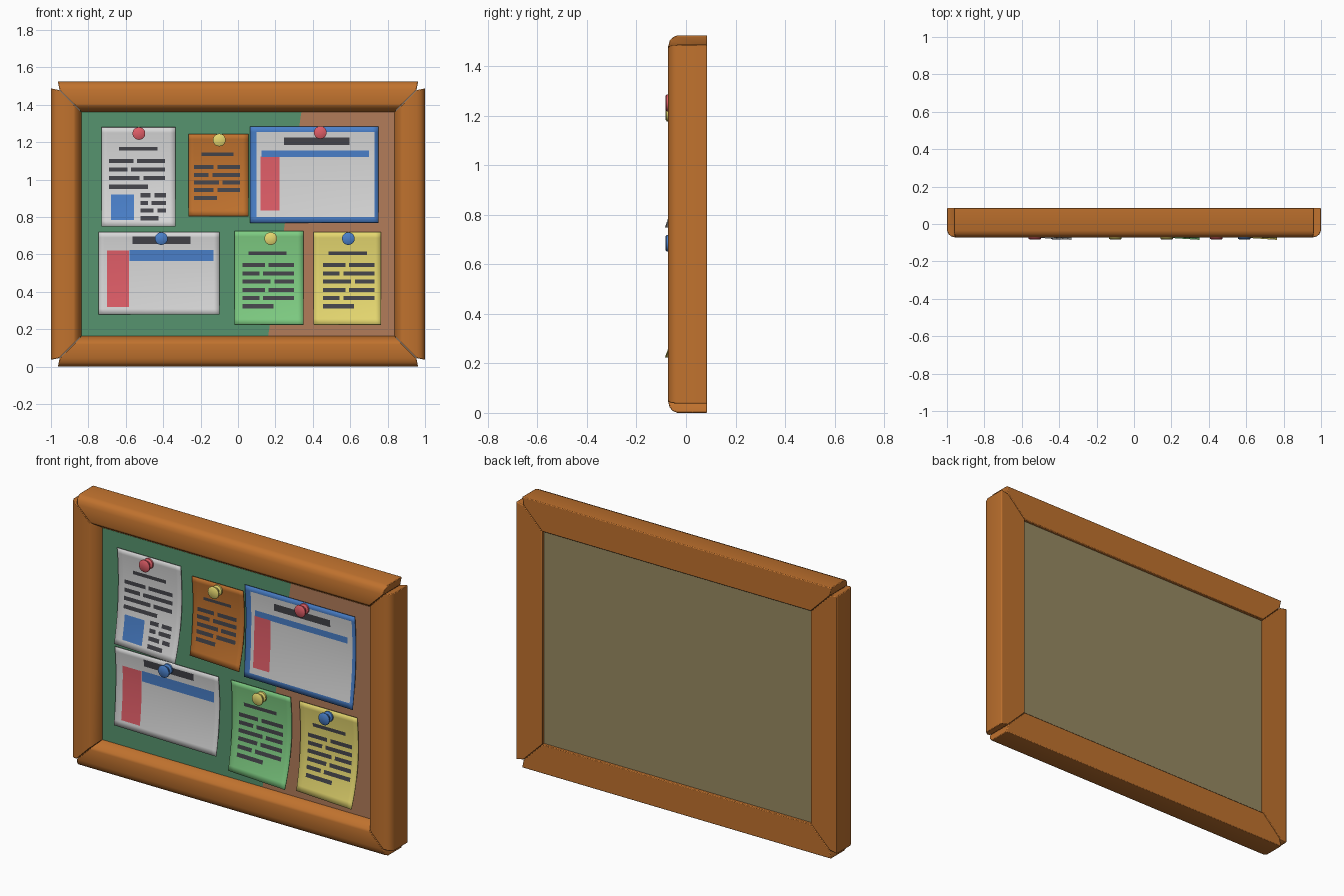
import bpy, bmesh, math

if "Cube" in bpy.data.objects:
    bpy.data.objects.remove(bpy.data.objects["Cube"])

W, H = 1.0, 1.525          # half width, full height
BACK, FRONT = 0.085, -0.072


def material(name, r, g, b):
    m = bpy.data.materials.new(name)
    m.diffuse_color = [((c / 255 + 0.055) / 1.055) ** 2.4 for c in (r, g, b)] + [1]
    m.use_nodes = True
    m.node_tree.nodes["Principled BSDF"].inputs["Base Color"].default_value = m.diffuse_color
    return m


wood = material("orange_wood", 192, 114, 46)
green = material("board_green", 86, 148, 110)
brown = material("board_brown", 178, 124, 90)
olive = material("back_olive", 152, 138, 98)
white = material("paper_white", 216, 216, 216)
blue = material("blue", 74, 128, 202)
red = material("red", 224, 94, 104)
mint = material("paper_green", 126, 204, 130)
yellow = material("yellow", 230, 216, 112)
dark = material("ink_dark", 68, 68, 74)


def add(name, bm, mats, smooth=None, recalc=True):
    if recalc:
        bmesh.ops.recalc_face_normals(bm, faces=bm.faces)
    me = bpy.data.meshes.new(name)
    bm.to_mesh(me)
    bm.free()
    for m in mats:
        me.materials.append(m)
    ob = bpy.data.objects.new(name, me)
    bpy.context.collection.objects.link(ob)
    if smooth:
        bpy.ops.object.select_all(action='DESELECT')
        ob.select_set(True)
        bpy.context.view_layer.objects.active = ob
        bpy.ops.object.shade_smooth_by_angle(angle=math.radians(smooth))
    return ob


# frame rails: (depth from the outer edge, y) profile, mitred at both ends
PROFILE = [(0, BACK), (0, -.035), (.008, -.054), (.022, -.066), (.045, FRONT),
           (.12, FRONT), (.132, -.066), (.163, -.02), (.163, BACK), (.045, BACK)]


def rail(name, half, place):
    bm = bmesh.new()
    ends = []
    for s in (-1, 1):
        ends.append([bm.verts.new(place(s * (half - max(d, .036 + .2 * d) - .001), d, y))
                     for d, y in PROFILE])
    n = len(PROFILE)
    for i in range(n):
        j = (i + 1) % n
        bm.faces.new((ends[0][i], ends[0][j], ends[1][j], ends[1][i]))
    for e in ends:                       # blunt outer end, then the mitre
        bm.faces.new(e[:5] + e[9:])
        bm.faces.new(e[4:])
    ob = add(name, bm, [wood], 35)
    bev = ob.modifiers.new("soft_edges", 'BEVEL')
    bev.width, bev.segments, bev.limit_method = .004, 2, 'ANGLE'
    bev.angle_limit = math.radians(50)


rail("frame_top", W, lambda s, d, y: (s, y, H - d))
rail("frame_bottom", W, lambda s, d, y: (s, y, d))
rail("frame_left", H / 2, lambda s, d, y: (d - W, y, H / 2 + s))
rail("frame_right", H / 2, lambda s, d, y: (W - d, y, H / 2 + s))


# board: two front plates meeting on a slanted line, plus the backing
def slab(name, outline, y0, y1, mat):
    bm = bmesh.new()
    f = bm.faces.new([bm.verts.new((x, y0, z)) for x, z in outline])
    ext = bmesh.ops.extrude_face_region(bm, geom=[f])
    for v in ext["geom"]:
        if isinstance(v, bmesh.types.BMVert):
            v.co.y = y1
    add(name, bm, [mat])


X, Z0, Z1 = .845, .155, H - .155
slab("board_green_part", [(-X, Z0), (.16, Z0), (.34, Z1), (-X, Z1)], -.012, -.006, green)
slab("board_brown_part", [(.16, Z0), (X, Z0), (X, Z1), (.34, Z1)], -.012, -.006, brown)
slab("back_panel", [(-X, Z0), (X, Z0), (X, Z1), (-X, Z1)], -.006, .068, olive)


# papers: sheets that touch the board in the middle and curl out at the bottom
def sheet(bm, rect, depth, lift=0.0, mat=0):
    x0, x1, z0, z1 = rect
    nx = max(1, round((x1 - x0) / .03))
    nz = max(1, round((z1 - z0) / .03))
    grid = []
    for j in range(nz + 1):
        z = z1 + (z0 - z1) * j / nz
        row = []
        for i in range(nx + 1):
            x = x0 + (x1 - x0) * i / nx
            row.append(bm.verts.new((x, depth(x, z) - lift, z)))
        grid.append(row)
    for j in range(nz):
        for i in range(nx):
            f = bm.faces.new((grid[j][i], grid[j + 1][i], grid[j + 1][i + 1], grid[j][i + 1]))
            f.material_index = mat


def pin(name, x, z, mat):
    bm = bmesh.new()
    prof = [(0, -.082), (.029, -.082), (.034, -.078), (.034, -.072), (.021, -.066),
            (.018, -.05), (.029, -.044), (.029, -.035), (0, -.022)]
    vs = [bm.verts.new((x + r, y, z)) for r, y in prof]
    es = [bm.edges.new(p) for p in zip(vs, vs[1:])]
    bmesh.ops.spin(bm, geom=vs + es, cent=(x, 0, z), axis=(0, 1, 0),
                   angle=2 * math.pi, steps=20)
    bmesh.ops.remove_doubles(bm, verts=bm.verts, dist=1e-4)
    add(name, bm, [mat], 40)


PRINT = [dark, blue, red, white]
D, B, R, P = range(4)


def paper(name, rect, mat, curl, pin_at, pin_mat, prints):
    x0, x1, z0, z1 = rect

    def depth(x, z):
        u, v = (x - x0) / (x1 - x0), (z1 - z) / (z1 - z0)
        low = max(0, (v - .35) / .65) ** 2
        top = max(0, (.35 - v) / .35) ** 2
        return -.023 - curl * low * (.6 + .4 * u) - .01 * top

    bm = bmesh.new()
    sheet(bm, rect, depth)
    ob = add(name, bm, [mat], 60, recalc=False)
    sol = ob.modifiers.new("thickness", 'SOLIDIFY')
    sol.thickness, sol.offset = .004, -1
    bm = bmesh.new()
    for kind, *r in prints:
        sheet(bm, r, depth, .0015 if kind == P else .003, kind)
    add(name + "_print", bm, PRINT, 60, recalc=False)
    pin(name + "_pin", *pin_at, pin_mat)


# rows of text bars, each broken at a varying place, the last one short
def rows(x0, x1, z, step, count, short=.6):
    out, w = [], x1 - x0
    for k in range(count):
        lo, hi = z - k * step - .011, z - k * step + .011
        if k == count - 1:
            out.append((D, x0, x0 + w * short, lo, hi))
            continue
        cut = x0 + w * (.47, .36, .58)[k % 3]
        out += [(D, x0, cut - .01, lo, hi), (D, cut + .01, x1, lo, hi)]
    return out


paper("notice_white", (-.73, -.335, .75, 1.28), white, .062, (-.53, 1.247), red,
      [(D, -.635, -.43, 1.155, 1.175), (B, -.68, -.555, .785, .92)]
      + rows(-.69, -.39, 1.1, .046, 4, .7) + rows(-.52, -.385, .917, .041, 4, .7))
paper("note_orange", (-.265, .055, .805, 1.245), wood, .048, (-.10, 1.212), yellow,
      [(D, -.195, -.025, 1.127, 1.144)] + rows(-.235, .01, 1.067, .041, 5, .5))
paper("poster_blue_border", (.065, .75, .77, 1.285), blue, .03, (.44, 1.252), red,
      [(P, .1, .73, .8, 1.255), (D, .245, .595, 1.185, 1.225),
       (B, .125, .7, 1.12, 1.155), (R, .12, .222, .835, 1.125)])
paper("poster_white", (-.745, -.10, .28, .72), white, .03, (-.41, .685), blue,
      [(D, -.565, -.255, .655, .695), (B, -.58, -.13, .565, .625),
       (R, -.70, -.582, .32, .622)])
paper("note_green", (-.02, .35, .225, .725), mint, .062, (.175, .685), yellow,
      [(D, .055, .26, .597, .617)] + rows(.025, .3, .543, .044, 6))
paper("note_yellow", (.405, .765, .225, .72), yellow, .062, (.59, .685), blue,
      [(D, .485, .69, .597, .617)] + rows(.455, .73, .543, .044, 6))
